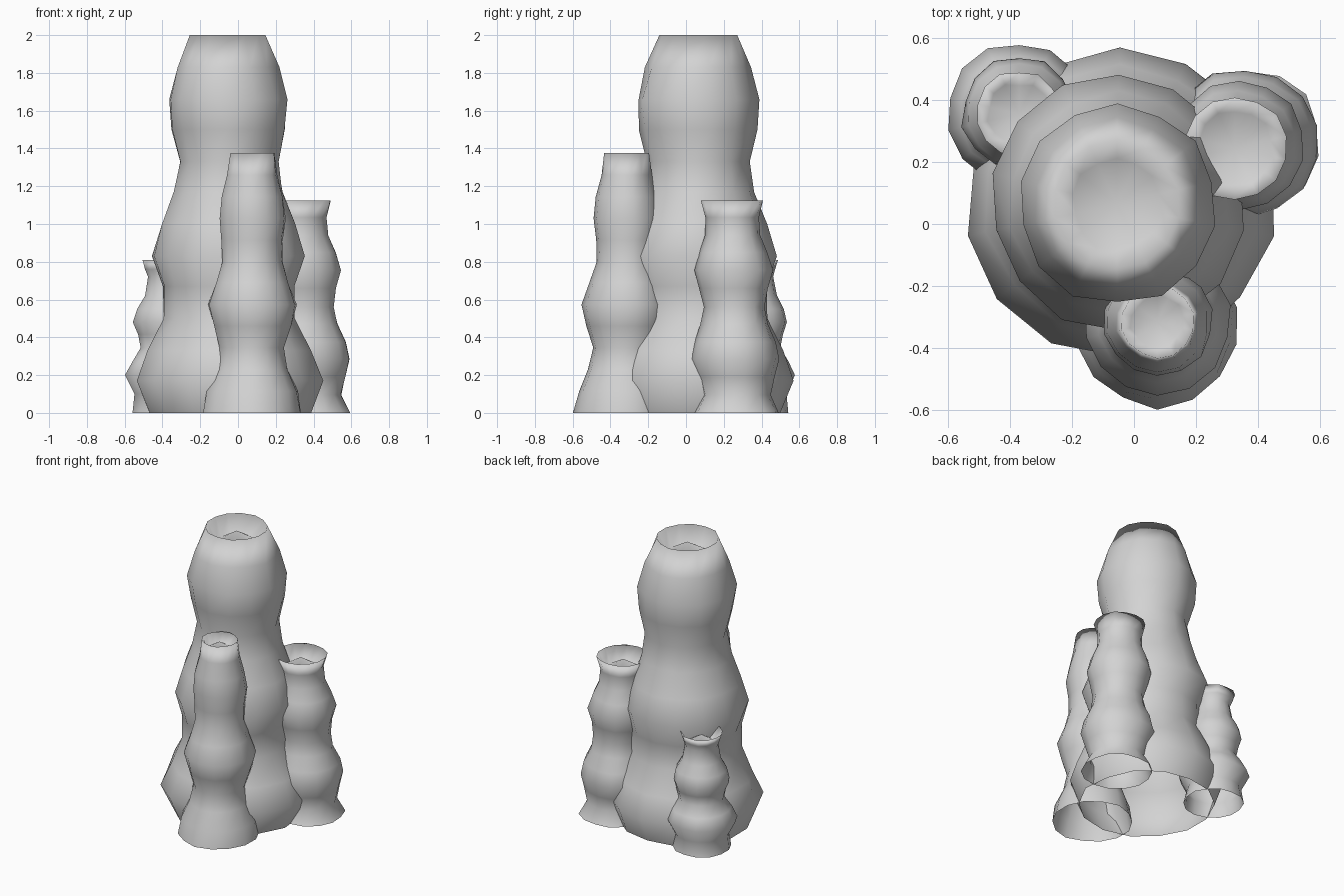
import bpy, bmesh, math, random

if "Cube" in bpy.data.objects:
    bpy.data.objects.remove(bpy.data.objects["Cube"])

random.seed(4)
SEG = 14

mat = bpy.data.materials.new("sponge grey")
mat.diffuse_color = (0.65, 0.65, 0.65, 1)
mat.use_nodes = True
mat.node_tree.nodes["Principled BSDF"].inputs["Base Color"].default_value = mat.diffuse_color


def tube(name, rings):
    """Loft rings (z, cx, cy, r) upward, open at the base, with a shallow mouth in the top."""
    bm = bmesh.new()
    loops = []
    wobble = [random.uniform(-0.02, 0.02) for _ in range(SEG)]

    def ring(z, cx, cy, r, noise):
        out = []
        for i in range(SEG):
            a = 2 * math.pi * i / SEG + math.pi / 2
            rr = r * (1.01 + noise * (wobble[i] + random.uniform(-0.025, 0.025)))
            out.append(bm.verts.new((cx + rr * math.cos(a), cy + rr * math.sin(a), z)))
        loops.append(out)

    for z, cx, cy, r in rings:
        ring(z, cx, cy, r, 1)
    # inner wall of the mouth
    z, cx, cy, r = rings[-1]
    ring(z - r * 0.6, cx, cy, r * 0.72, 2)
    for a, b in zip(loops, loops[1:]):
        for i in range(SEG):
            j = (i + 1) % SEG
            bm.faces.new((a[i], a[j], b[j], b[i]))
    # low cone on the mouth floor
    tip = bm.verts.new((cx, cy, z - r * 0.15))
    last = loops[-1]
    for i in range(SEG):
        bm.faces.new((last[i], last[(i + 1) % SEG], tip))
    for f in bm.faces:
        f.smooth = True
    me = bpy.data.meshes.new(name)
    bm.to_mesh(me)
    bm.free()
    me.materials.append(mat)
    ob = bpy.data.objects.new(name, me)
    bpy.context.collection.objects.link(ob)


# tall central tube
main = [(0, .43), (.17, .495), (.33, .44), (.5, .36), (.67, .36), (.83, .412), (1.0, .355),
        (1.17, .295), (1.33, .265), (1.5, .305), (1.66, .317), (1.83, .272), (2.0, .203)]
tube("main_tube", [(z, -.045 - .01 * z / 2, .075 - .01 * z / 2, r) for z, r in main])

# front tube
front = [(0, .26), (.115, .24), (.23, .19), (.345, .17), (.46, .205), (.573, .232), (.69, .19),
         (.8, .158), (.915, .16), (1.03, .175), (1.145, .16), (1.26, .13), (1.375, .115)]
tube("front_tube", [(z, .075, -.33 + .015 * min(1, z / .5), r) for z, r in front])

# right tube
right = [(0, .225), (.095, .18), (.19, .205), (.285, .235), (.375, .215), (.47, .175), (.56, .16),
         (.66, .18), (.755, .207), (.85, .18), (.94, .145), (1.035, .14), (1.125, .165)]
tube("right_tube", [(z, .37 - .045 * z / 1.125, .27 - .025 * z / 1.125, r)
                    for z, r in right])

# small back left tube
back = [(0, .19), (.1, .175), (.2, .228), (.275, .19), (.345, .145), (.415, .16), (.48, .182),
        (.55, .165), (.62, .125), (.72, .108), (.76, .12), (.81, .137)]
tube("back_left_tube", [(z, -.37, .355, r) for z, r in back])
